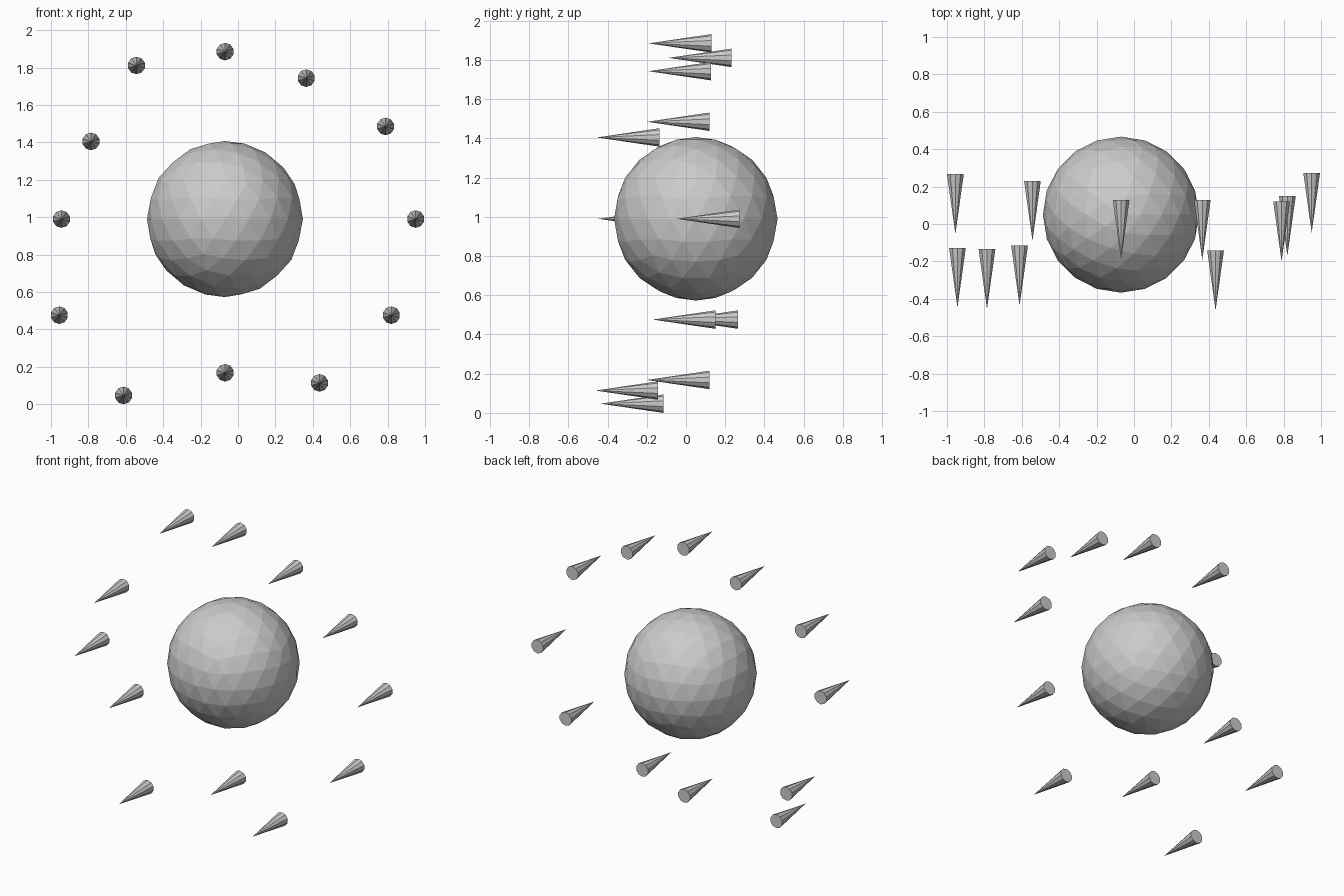
import bpy
from math import radians

# Faceted central ball
bpy.ops.mesh.primitive_ico_sphere_add(subdivisions=3, radius=0.417, location=(-0.07, 0.05, 0.99))
bpy.context.object.name = "ball"

# Ring of spikes pointing forward: x, z, y of the middle
SPIKES = [
    (-0.543, 1.811, 0.071), (-0.069, 1.885, -0.031), (0.365, 1.743, -0.032),
    (0.789, 1.485, -0.039), (-0.786, 1.405, -0.295), (-0.944, 0.990, -0.287),
    (0.950, 0.990, 0.113), (-0.955, 0.476, 0.106), (0.820, 0.476, -0.010),
    (-0.612, 0.047, -0.276), (-0.069, 0.168, -0.040), (0.436, 0.114, -0.302),
]
for x, z, y in SPIKES:
    bpy.ops.mesh.primitive_cone_add(vertices=10, radius1=0.047, radius2=0, depth=0.32,
                                    location=(x, y, z), rotation=(radians(90), 0, 0))
    bpy.context.object.name = "spike"
